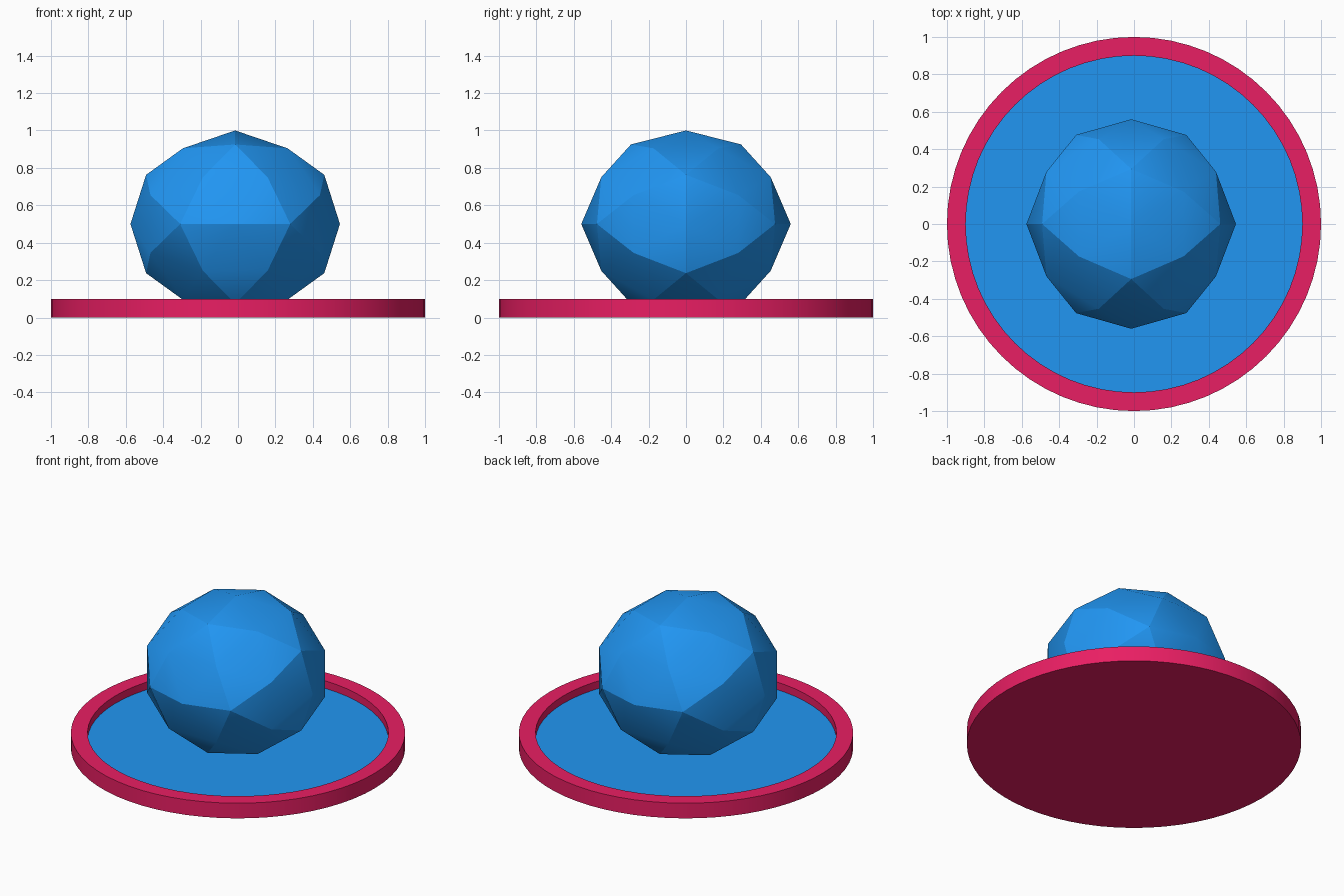
import bpy, bmesh, math

if "Cube" in bpy.data.objects:
    bpy.data.objects.remove(bpy.data.objects["Cube"])


def material(name, color):
    m = bpy.data.materials.new(name)
    m.diffuse_color = (*color, 1)
    m.use_nodes = True
    m.node_tree.nodes["Principled BSDF"].inputs["Base Color"].default_value = m.diffuse_color
    return m


def make_object(name, bm, mats, angle):
    bmesh.ops.recalc_face_normals(bm, faces=bm.faces)
    mesh = bpy.data.meshes.new(name)
    bm.to_mesh(mesh)
    bm.free()
    for m in mats:
        mesh.materials.append(m)
    ob = bpy.data.objects.new(name, mesh)
    bpy.context.collection.objects.link(ob)
    bpy.ops.object.select_all(action='DESELECT')
    ob.select_set(True)
    bpy.context.view_layer.objects.active = ob
    bpy.ops.object.shade_smooth_by_angle(angle=math.radians(angle))
    return ob


blue = material("blue", (0.015, 0.305, 0.896))
pink = material("pink", (0.815, 0.013, 0.125))

# Round tray: disc with a recessed blue floor inside a raised rim
R, RIM, HEIGHT, FLOOR = 1.0, 0.1, 0.1, 0.05
bm = bmesh.new()
bmesh.ops.create_cone(bm, cap_ends=True, segments=64, radius1=R, radius2=R, depth=HEIGHT)
bmesh.ops.translate(bm, verts=bm.verts, vec=(0, 0, HEIGHT / 2))
bm.normal_update()
top = next(f for f in bm.faces if f.normal.z > 0.9)
for v in bmesh.ops.extrude_face_region(bm, geom=[top])['geom']:
    if isinstance(v, bmesh.types.BMVert):
        v.co.xy *= (R - RIM) / R
bmesh.ops.delete(bm, geom=[f for f in [top] if f.is_valid], context='FACES')
floor = next(f for f in bm.faces if len(f.verts) > 4 and f.calc_center_median().z > 0.05)
new = bmesh.ops.extrude_face_region(bm, geom=[floor])['geom']
for v in new:
    if isinstance(v, bmesh.types.BMVert):
        v.co.z = FLOOR
bmesh.ops.delete(bm, geom=[f for f in [floor] if f.is_valid], context='FACES')
for f in new:
    if isinstance(f, bmesh.types.BMFace):
        f.material_index = 1
make_object("tray", bm, [pink, blue], 30)

# Faceted ball: icosahedron subdivided once and pushed out to a sphere
bm = bmesh.new()
phi = (1 + math.sqrt(5)) / 2
for s in (-1, 1):
    for t in (-phi, phi):
        for co in ((s, t, 0), (0, s, t), (t, 0, s)):
            bm.verts.new(co)
bmesh.ops.convex_hull(bm, input=bm.verts)
bmesh.ops.subdivide_edges(bm, edges=bm.edges, cuts=1, use_grid_fill=True)
for v in bm.verts:
    v.co.normalize()
ball = make_object("faceted_ball", bm, [blue], 20)
ball.scale = (0.56, 0.56, 0.5)
ball.location = (-0.015, 0, 0.5)
